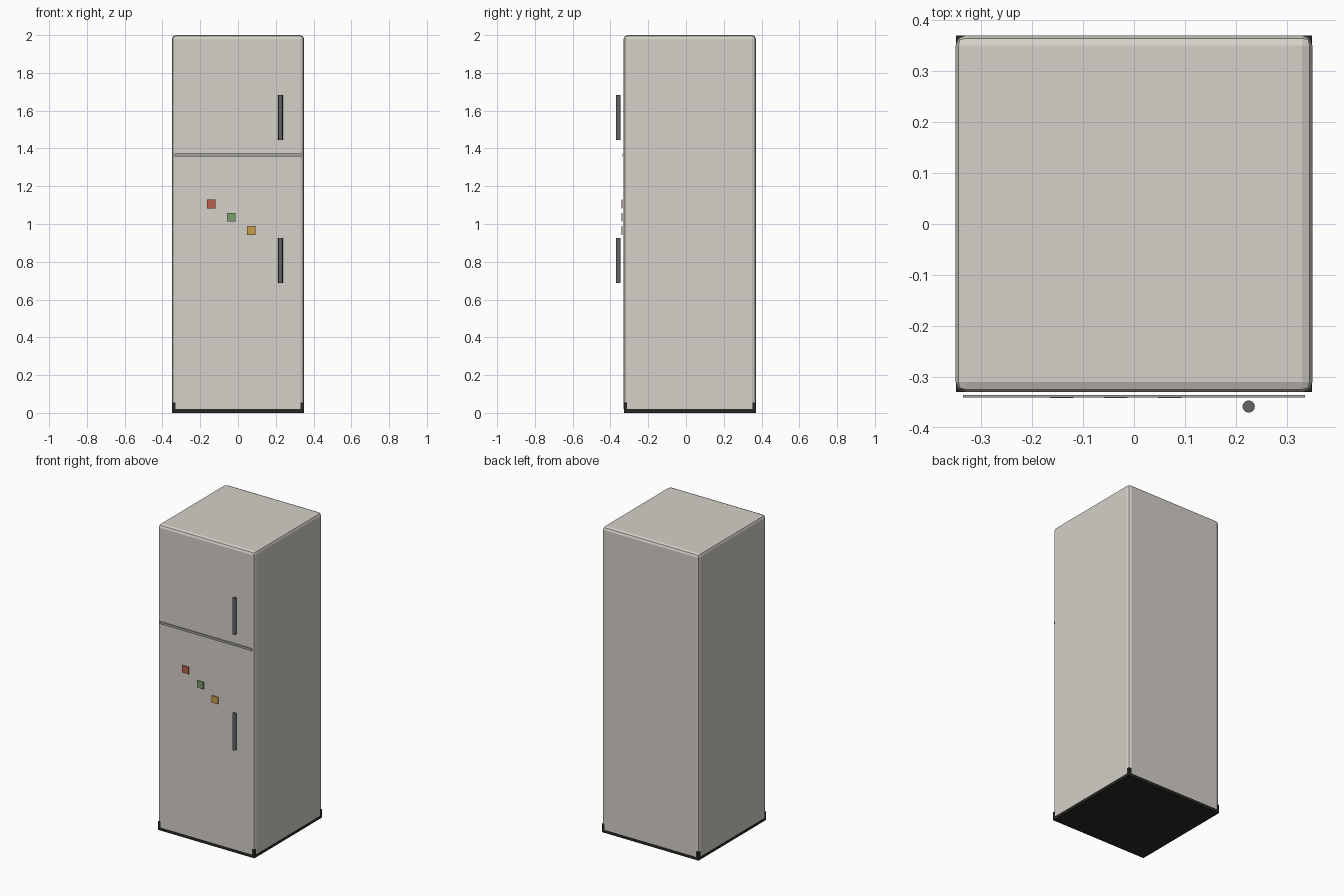
import bpy

if "Cube" in bpy.data.objects:
    bpy.data.objects.remove(bpy.data.objects["Cube"])


def material(name, rgb):
    m = bpy.data.materials.new(name)
    m.diffuse_color = (*rgb, 1)
    m.use_nodes = True
    m.node_tree.nodes["Principled BSDF"].inputs["Base Color"].default_value = m.diffuse_color
    return m


def box(name, lo, hi, mat, bevel=0):
    bpy.ops.mesh.primitive_cube_add(size=1, location=[(a + b) / 2 for a, b in zip(lo, hi)])
    o = bpy.context.object
    o.name = name
    o.scale = [b - a for a, b in zip(lo, hi)]
    bpy.ops.object.transform_apply(location=False, rotation=False, scale=True)
    o.data.materials.append(mat)
    if bevel:
        mod = o.modifiers.new("rounded_edges", "BEVEL")
        mod.width, mod.segments = bevel, 2
    return o


enamel = material("enamel", (0.66, 0.63, 0.58))
rubber = material("rubber", (0.02, 0.02, 0.018))
steel = material("steel", (0.13, 0.13, 0.14))
seam = material("seam", (0.36, 0.36, 0.37))

# Cabinet with rounded edges
box("cabinet", (-0.35, -0.33, 0.0005), (0.35, 0.37, 2.0), enamel, 0.02)

# Dark plinth, showing around the rounded lower edges
box("plinth", (-0.3495, -0.3295, 0), (0.3495, 0.3695, 0.055), rubber)

# Seam between freezer and fridge doors
box("door_seam", (-0.335, -0.34, 1.357), (0.335, -0.335, 1.372), seam)

# Vertical bar handles
for name, z in (("freezer_handle", 1.563), ("fridge_handle", 0.807)):
    bpy.ops.mesh.primitive_cylinder_add(vertices=16, radius=0.012, depth=0.238,
                                        location=(0.225, -0.358, z))
    handle = bpy.context.object
    handle.name = name
    handle.data.materials.append(steel)
    bpy.ops.object.shade_smooth_by_angle()

# Diagonal row of coloured magnets
colours = (("red", (0.5, 0.12, 0.08)), ("green", (0.2, 0.34, 0.15)), ("yellow", (0.58, 0.33, 0.07)))
for i, (name, rgb) in enumerate(colours):
    x, z, r = -0.142 + 0.106 * i, 1.106 - 0.07 * i, 0.023
    box(name + "_magnet", (x - r, -0.341, z - r), (x + r, -0.335, z + r), material(name, rgb))
